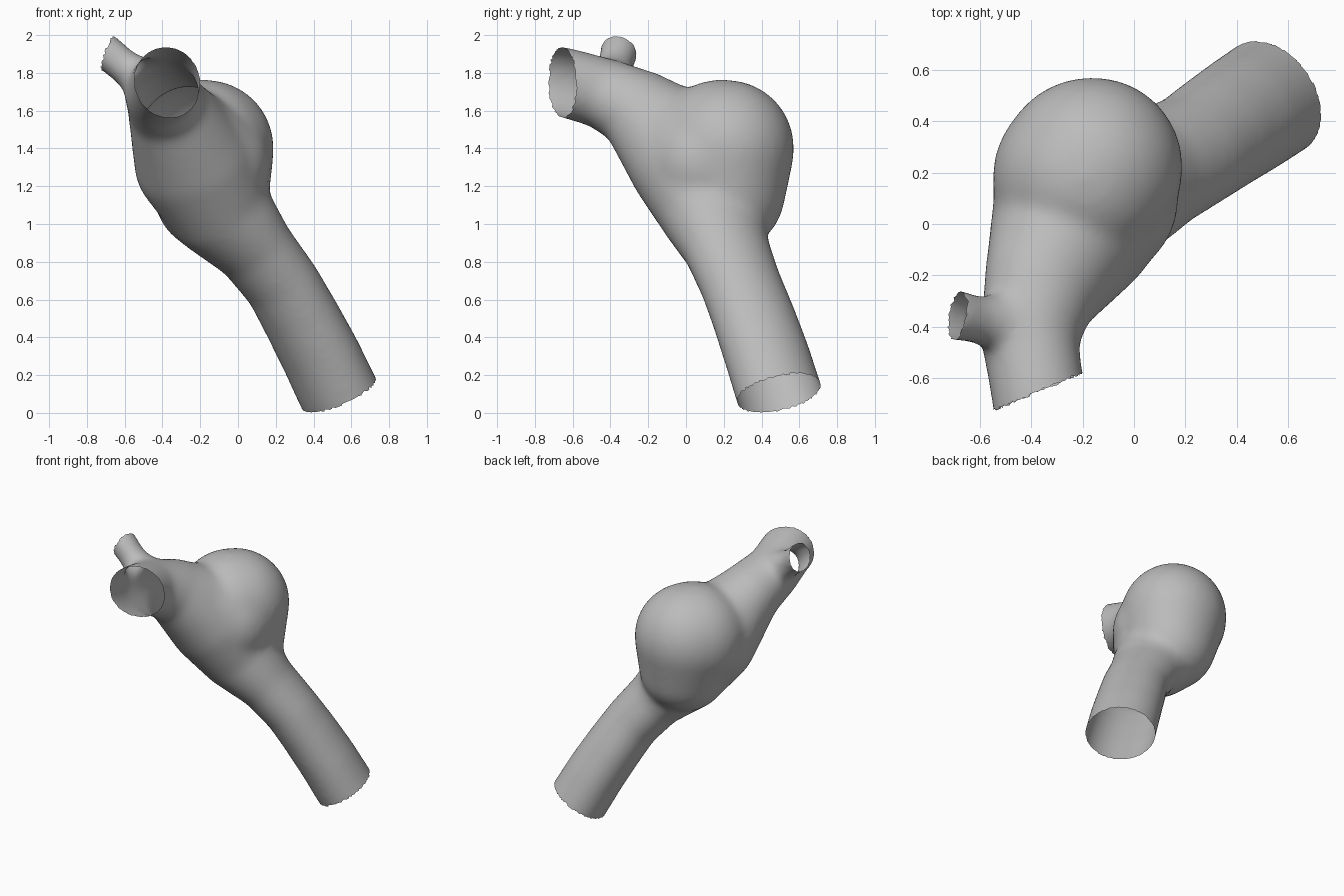
import bpy, bmesh, random
from mathutils import Vector, Matrix

if "Cube" in bpy.data.objects:
    bpy.data.objects.remove(bpy.data.objects["Cube"])

random.seed(3)

# Centre line stations: x, y, z, radius, sideways stretch
MAIN = [(0.66, 0.575, -0.14, .203, 1.20), (0.53, 0.49, 0.11, .203, 1.20),
        (0.44, 0.43, 0.30, .200, 1.21), (0.335, 0.36, 0.50, .195, 1.21),
        (0.235, 0.29, 0.68, .190, 1.21), (0.08, 0.21, 0.88, .200, 1.22),
        (-0.105, 0.13, 1.09, .268, 1.10), (-0.23, 0.03, 1.32, .308, 1.12),
        (-0.36, -0.23, 1.595, .215, 1.12), (-0.41, -0.43, 1.69, .188, 1.05),
        (-0.375, -0.65, 1.752, .185, 1.0), (-0.34, -0.88, 1.78, .192, 1.0)]
BRANCH = [(-0.44, -0.39, 1.72, .13, 1.0), (-0.54, -0.385, 1.79, .105, 1.05),
          (-0.61, -0.375, 1.84, .09, 1.1), (-0.69, -0.355, 1.905, .096, 1.12),
          (-0.82, -0.33, 1.99, .105, 1.12)]
# Sac: slightly oval dome reaching down to the neck
SAC = [(-0.19, 0.185, 1.40, .366, .98), (-0.17, 0.215, 1.40, .364, .98),
       (-0.14, 0.22, 1.16, .305, 1.0)]
# Saddle that blends the sac into the upper vessel
SADDLE = [(-0.15, 0.11, 1.32, .322, 1.03), (-0.275, -0.05, 1.455, .268, 1.06),
          (-0.36, -0.23, 1.59, .215, 1.10)]
# Open ends: point on cut plane, outward normal
CUTS = [((0.53, 0.49, 0.105), (0.43, 0.28, -0.857)),
        ((-0.37, -0.65, 1.75), (0.39, -0.92, 0.0)),
        ((-0.685, -0.355, 1.905), (-0.9, 0.18, 0.33)),
        ((0, 0, 0), (0, 0, -1))]
SIDE = Vector((-0.57, 0.82, 0)).to_track_quat('Y', 'Z').to_matrix().to_4x4()


def add_chain(bm, stations, steps=14):
    """Fill a path with overlapping balls of changing size."""
    pts = [Vector(s) for s in stations]
    balls = [a.lerp(b, i / steps) for a, b in zip(pts, pts[1:]) for i in range(steps)]
    for x, y, z, r, s in balls + [pts[-1]]:
        m = Matrix.Translation((x, y, z)) @ SIDE @ Matrix.Diagonal((r, r * s, r, 1))
        bmesh.ops.create_icosphere(bm, subdivisions=4, radius=1, matrix=m)


# Vessel, sac and side branch as overlapping volumes
bm = bmesh.new()
for chain in (MAIN, BRANCH, SAC, SADDLE):
    add_chain(bm, chain)
mesh = bpy.data.meshes.new("vessel_volume")
bm.to_mesh(mesh)
bm.free()
source = bpy.data.objects.new("vessel_volume", mesh)
bpy.context.collection.objects.link(source)

# Fuse into one skin and soften the joins
remesh = source.modifiers.new("fuse", 'REMESH')
remesh.mode = 'VOXEL'
remesh.voxel_size = 0.018
soften = source.modifiers.new("soften", 'SMOOTH')
soften.factor = 0.5
soften.iterations = 36
dg = bpy.context.evaluated_depsgraph_get()
skin = bpy.data.meshes.new_from_object(source.evaluated_get(dg))
bpy.data.objects.remove(source)

# Cut the three tube ends open
bm = bmesh.new()
bm.from_mesh(skin)
for co, no in CUTS:
    geom = bm.verts[:] + bm.edges[:] + bm.faces[:]
    bmesh.ops.bisect_plane(bm, geom=geom, plane_co=co, plane_no=Vector(no).normalized(),
                           clear_outer=True)
# Slightly ragged rims
for v in bm.verts:
    if v.is_boundary and v.co.z > 0.01:
        n = min(CUTS[:3], key=lambda c: (v.co - Vector(c[0])).length)[1]
        v.co += Vector(n) * random.uniform(-0.005, 0.008)
bm.to_mesh(skin)
bm.free()

vessel = bpy.data.objects.new("blood_vessel_with_sac", skin)
bpy.context.collection.objects.link(vessel)
grey = bpy.data.materials.new("light grey")
grey.diffuse_color = (0.5, 0.5, 0.5, 1)
grey.use_nodes = True
grey.node_tree.nodes["Principled BSDF"].inputs["Base Color"].default_value = grey.diffuse_color
skin.materials.clear()
skin.materials.append(grey)
for p in skin.polygons:
    p.use_smooth = True
    p.material_index = 0
